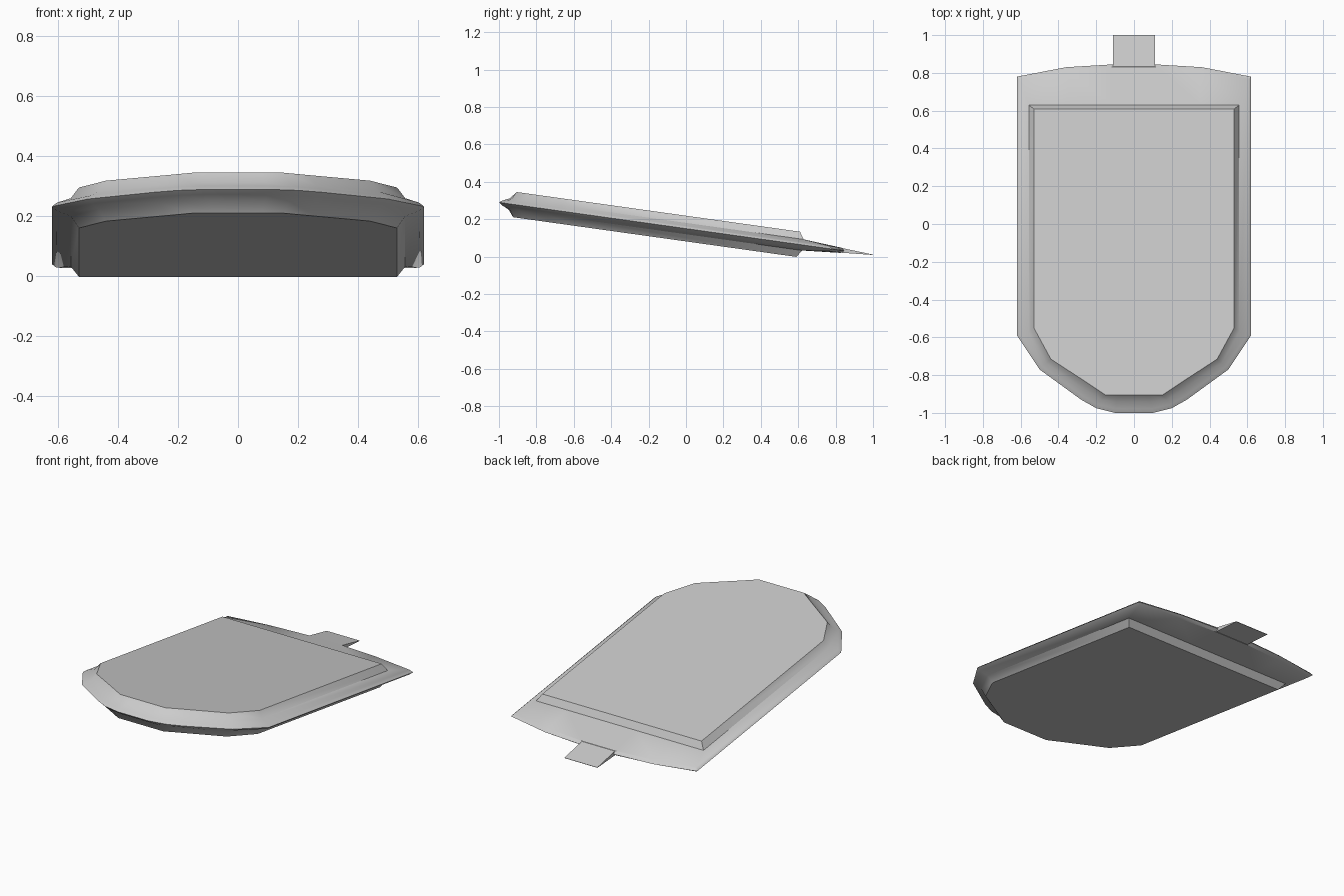
import bpy, math
from mathutils import Matrix

cube = bpy.data.objects.get("Cube")
if cube:
    bpy.data.objects.remove(cube, do_unlink=True)

grey = bpy.data.materials.new("plain grey")
grey.use_nodes = True
colour = (0.6, 0.6, 0.6, 1)
grey.diffuse_color = colour
grey.node_tree.nodes["Principled BSDF"].inputs["Base Color"].default_value = colour

# The whole plate is tilted about x, with its front end raised
TILT = math.atan(0.14)
PLACE = Matrix.Translation((0, 0, 0.15)) @ Matrix.Rotation(-TILT, 4, "X")


def make(name, verts, faces):
    mesh = bpy.data.meshes.new(name)
    mesh.from_pydata([(x, y / math.cos(TILT), w) for x, y, w in verts], [], faces)
    mesh.transform(PLACE)
    mesh.materials.append(grey)
    obj = bpy.data.objects.new(name, mesh)
    bpy.context.collection.objects.link(obj)
    bpy.ops.object.select_all(action="DESELECT")
    bpy.context.view_layer.objects.active = obj
    obj.select_set(True)
    bpy.ops.object.mode_set(mode="EDIT")
    bpy.ops.mesh.select_all(action="SELECT")
    bpy.ops.mesh.normals_make_consistent(inside=False)
    bpy.ops.object.mode_set(mode="OBJECT")
    bpy.ops.object.shade_smooth_by_angle(angle=math.radians(30))
    return obj


# Half outlines from back centre to front centre, (x, y) on the plate
edge = [(.11, .845), (.36, .83), (.62, .78), (.62, -.59), (.5, -.77),
        (.28, -.93), (.2, -.975), (.1, -1)]
rim = [(.11, .83), (.35, .81), (.605, .765), (.603, -.585), (.487, -.757),
       (.273, -.912), (.195, -.957), (.098, -.98)]
base = [(.11, .625), (.35, .625), (.557, .625), (.557, -.575), (.465, -.74),
        (.26, -.88), (.175, -.935), (.09, -.945)]
panel = [(.11, .6), (.35, .6), (.53, .6), (.53, -.56), (.44, -.725),
         (.24, -.855), (.15, -.915), (.08, -.915)]


def ring(half, w):
    loop = half + [(-x, y) for x, y in reversed(half)]
    return [(x, y, w) for x, y in loop]


# Plate: rings stacked from the lower panel over the edge to the upper panel
layers = [(panel, -.068), (base, -.03), (rim, -.014), (edge, 0),
          (rim, .014), (base, .03), (panel, .068)]
n = 2 * len(edge)
verts = [v for half, w in layers for v in ring(half, w)]
faces = [(r * n + i, r * n + (i + 1) % n, (r + 1) * n + (i + 1) % n, (r + 1) * n + i)
         for r in range(len(layers) - 1) for i in range(n)]
top = (len(layers) - 1) * n
faces += [tuple(range(n)), tuple(range(top, top + n))]
make("plate", verts, faces)

# Tab: thin wedge at the back
tab = [(x, y, w) for y, t in ((.825, .013), (1, .001))
       for x, w in ((-.11, -t), (.11, -t), (.11, t), (-.11, t))]
make("back_tab", tab, [(0, 1, 2, 3), (4, 5, 6, 7)] +
     [(i, (i + 1) % 4, (i + 1) % 4 + 4, i + 4) for i in range(4)])
